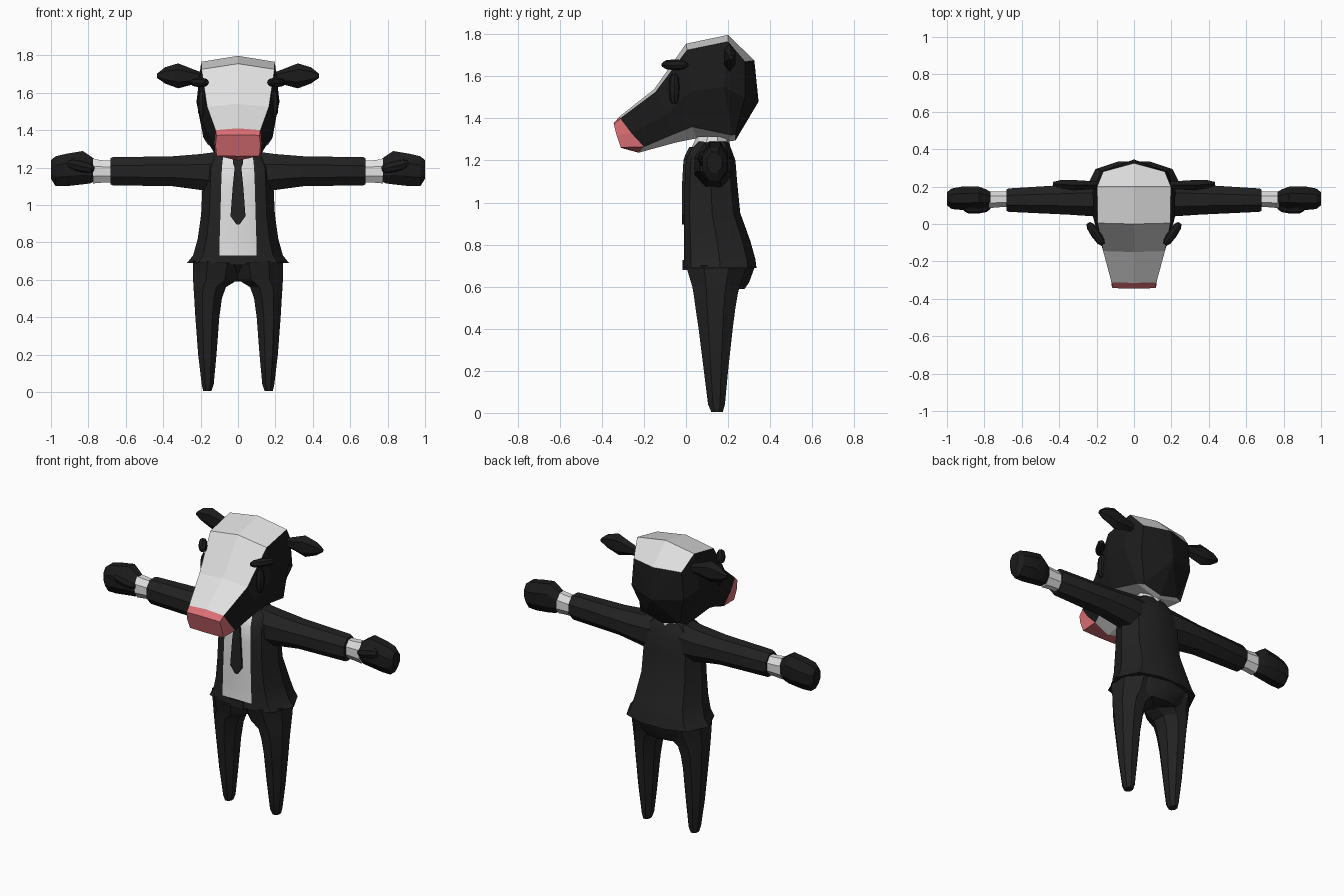
import bpy, bmesh, math
from mathutils import Vector

if "Cube" in bpy.data.objects:
    bpy.data.objects.remove(bpy.data.objects["Cube"])


def material(name, rgb):
    m = bpy.data.materials.new(name)
    m.diffuse_color = (*rgb, 1)
    m.use_nodes = True
    m.node_tree.nodes["Principled BSDF"].inputs["Base Color"].default_value = m.diffuse_color
    return m


SUIT = material("suit black", (0.016, 0.016, 0.016))
HIDE = material("hide black", (0.011, 0.011, 0.011))
WHITE = material("white", (0.75, 0.75, 0.75))
PINK = material("muzzle pink", (0.72, 0.16, 0.18))


def loft(name, rings, mats, rule=None, mirror=False, smooth=True, tip=None):
    """Skin a list of closed rings; rule(ring, side) picks the material."""
    bm = bmesh.new()
    vs = [[bm.verts.new(p) for p in r] for r in rings]
    n = len(rings[0])
    for i in range(len(rings) - 1):
        for j in range(n):
            k = (j + 1) % n
            f = bm.faces.new((vs[i][j], vs[i][k], vs[i + 1][k], vs[i + 1][j]))
            f.material_index = rule(i, j) if rule else 0
    bm.faces.new(vs[0]).material_index = rule(-1, 0) if rule else 0
    if tip:
        t = bm.verts.new(tip)
        for j in range(n):
            bm.faces.new((vs[-1][j], vs[-1][(j + 1) % n], t))
    else:
        bm.faces.new(vs[-1])
    bmesh.ops.recalc_face_normals(bm, faces=bm.faces)
    me = bpy.data.meshes.new(name)
    bm.to_mesh(me)
    bm.free()
    for m in mats:
        me.materials.append(m)
    ob = bpy.data.objects.new(name, me)
    bpy.context.collection.objects.link(ob)
    if smooth:
        bpy.context.view_layer.objects.active = ob
        ob.select_set(True)
        bpy.ops.object.shade_smooth_by_angle(angle=math.radians(25))
        ob.select_set(False)
    if mirror:
        ob.modifiers.new("mirror", 'MIRROR').use_mirror_merge = False
    return ob


def ellipse(axis, t, lo, hi, n=8):
    """Oval ring at t on an axis, between the corners lo and hi of its box."""
    pts = []
    for i in range(n):
        a = math.tau * (i + 0.5) / n
        k = 1 / math.cos(math.pi / n)
        u = (lo[0] + hi[0]) / 2 + (hi[0] - lo[0]) / 2 * math.cos(a) * k
        v = (lo[1] + hi[1]) / 2 + (hi[1] - lo[1]) / 2 * math.sin(a) * k
        pts.append((t, u, v) if axis == 'x' else (u, v, t))
    return pts


def pod(name, a, b, r, mat):
    """Rounded capsule between two points, on both sides."""
    a, b = Vector(a), Vector(b)
    d = (b - a).normalized()
    u = d.orthogonal().normalized()
    w = d.cross(u)
    rings = []
    for t, s in ((0, .45), (.15, .85), (.5, 1), (.85, .85), (1, .45)):
        c = a.lerp(b, t)
        rings.append([c + (u * math.cos(q) + w * math.sin(q)) * r * s
                      for q in (math.tau * i / 8 for i in range(8))])
    return loft(name, rings, [mat], mirror=True)


# Head: each ring is top centre, top edge, cheek, jaw edge, bottom centre
def head_ring(tc, te, ck, jw, bc):
    half = [te, ck, jw]
    return ([(0, *tc)] + half + [(0, *bc)] + [(-x, y, z) for x, y, z in reversed(half)])


head = [
    head_ring((-.345, 1.375), (.115, -.343, 1.372), (.12, -.33, 1.32), (.115, -.31, 1.262), (-.31, 1.26)),
    head_ring((-.315, 1.41), (.12, -.312, 1.40), (.125, -.26, 1.33), (.12, -.2, 1.265), (-.225, 1.237)),
    head_ring((-.15, 1.54), (.165, -.145, 1.525), (.18, -.09, 1.42), (.155, -.06, 1.325), (-.05, 1.285)),
    head_ring((0, 1.755), (.195, .005, 1.725), (.215, .02, 1.53), (.185, .03, 1.36), (.05, 1.305)),
    head_ring((.2, 1.797), (.197, .2, 1.765), (.222, .18, 1.55), (.16, .22, 1.32), (.2, 1.29)),
    head_ring((.325, 1.675), (.165, .28, 1.67), (.18, .28, 1.5), (.12, .235, 1.325), (.235, 1.295)),
]


def head_colour(i, j):
    if i < 1:
        return 2
    return 1 if j in (0, 7, 3, 4) else 0


loft("head", head, [HIDE, WHITE, PINK], head_colour, smooth=False, tip=(0, .345, 1.48))

# Ears, brows and eyes
ear = [ellipse('x', x, (y0, z0), (y1, z1), 6) for x, y0, y1, z0, z1 in (
    (.18, .19, .225, 1.655, 1.70), (.24, .185, .23, 1.65, 1.72), (.32, .18, .235, 1.632, 1.748),
    (.39, .19, .235, 1.655, 1.73), (.433, .205, .225, 1.68, 1.70))]
loft("ear", ear, [HIDE], mirror=True)
pod("brow", (.165, -.11, 1.655), (.245, .005, 1.655), .026, HIDE)
pod("eye", (.19, -.055, 1.47), (.19, -.055, 1.61), .027, HIDE)

# Jacket, with the shirt showing as its front strip
def torso_ring(z, yf, yb, hw, s):
    d = yb - yf
    half = [(s, yf), (.78 * hw, yf + .1 * d), (hw, yf + .5 * d), (.76 * hw, yf + .88 * d), (.3 * hw, yb)]
    return [(x, y, z) for x, y in half] + [(-x, y, z) for x, y in reversed(half)]


torso = [torso_ring(*r) for r in (
    (.69, -.012, .335, .272, .1), (.73, -.01, .33, .24, .1), (.82, -.01, .305, .215, .098),
    (.95, -.01, .258, .197, .094), (1.1, -.006, .243, .19, .09), (1.2, 0, .235, .185, .086),
    (1.255, .025, .215, .15, .08), (1.29, .06, .2, .1, .06))]
loft("jacket", torso, [SUIT, WHITE], lambda i, j: 1 if j == 9 and i > 0 else 0)

# Collar
loft("collar", [ellipse('z', z, (-w, y0), (w, y1), 10) for z, w, y0, y1 in (
    (1.23, .105, .025, .21), (1.27, .1, .035, .205), (1.315, .085, .055, .2))], [WHITE])

# Tie
loft("tie", [[(-w, y - .012, z), (w, y - .012, z), (w, y + .02, z), (-w, y + .02, z)]
             for z, w, y in ((.895, .008, -.008), (.94, .04, -.008), (1.1, .028, -.006),
                             (1.2, .018, .0), (1.225, .028, .008), (1.265, .024, .028))], [SUIT])

# Belt buckle
loft("buckle", [[(-.045, y, .68), (.045, y, .68), (.045, y, .728), (-.045, y, .728)]
                for y in (-.017, .02)], [SUIT], smooth=False)

# Trouser legs, joined at the hips
leg = [ellipse('z', z, (x0, y0), (x1, y1)) for z, x0, x1, y0, y1 in (
    (0.005, .142, .186, .12, .175), (.04, .13, .194, .105, .185), (.2, .115, .213, .085, .2),
    (.4, .1, .228, .06, .222), (.5, .086, .234, .045, .235), (.56, .065, .238, .037, .245),
    (.6, .0, .24, .03, .255), (.7, -.02, .24, .0, .29))]
loft("trouser_leg", leg, [SUIT], mirror=True)

# Seat of the trousers
loft("trouser_seat", [ellipse('z', z, (-w, y0), (w, y1), 10) for z, w, y0, y1 in (
    (.59, .13, .15, .275), (.62, .17, .1, .295), (.71, .22, .02, .325))], [SUIT])

# Sleeves
loft("sleeve", [ellipse('x', x, (y0, z0), (y1, z1)) for x, y0, y1, z0, z1 in (
    (.1, .04, .215, 1.06, 1.285), (.2, .04, .22, 1.08, 1.272), (.35, .05, .21, 1.1, 1.26),
    (.67, .065, .19, 1.105, 1.255), (.682, .07, .185, 1.11, 1.25))], [SUIT], mirror=True)

# Shirt cuffs
loft("cuff", [ellipse('x', x, (y0, z0), (y1, z1)) for x, y0, y1, z0, z1 in (
    (.66, .09, .175, 1.12, 1.238), (.715, .09, .175, 1.12, 1.238), (.775, .085, .175, 1.115, 1.245))],
     [WHITE], mirror=True)

# Fists with thumbs
loft("hand", [ellipse('x', x, (y0, z0), (y1, z1)) for x, y0, y1, z0, z1 in (
    (.755, .1, .165, 1.135, 1.235), (.79, .085, .185, 1.115, 1.262), (.83, .08, .2, 1.11, 1.288),
    (.92, .075, .2, 1.1, 1.273), (.975, .08, .19, 1.1, 1.26), (1.0, .1, .17, 1.14, 1.24))],
     [HIDE], mirror=True)
pod("thumb", (.77, .095, 1.19), (.91, .085, 1.225), .035, HIDE)
